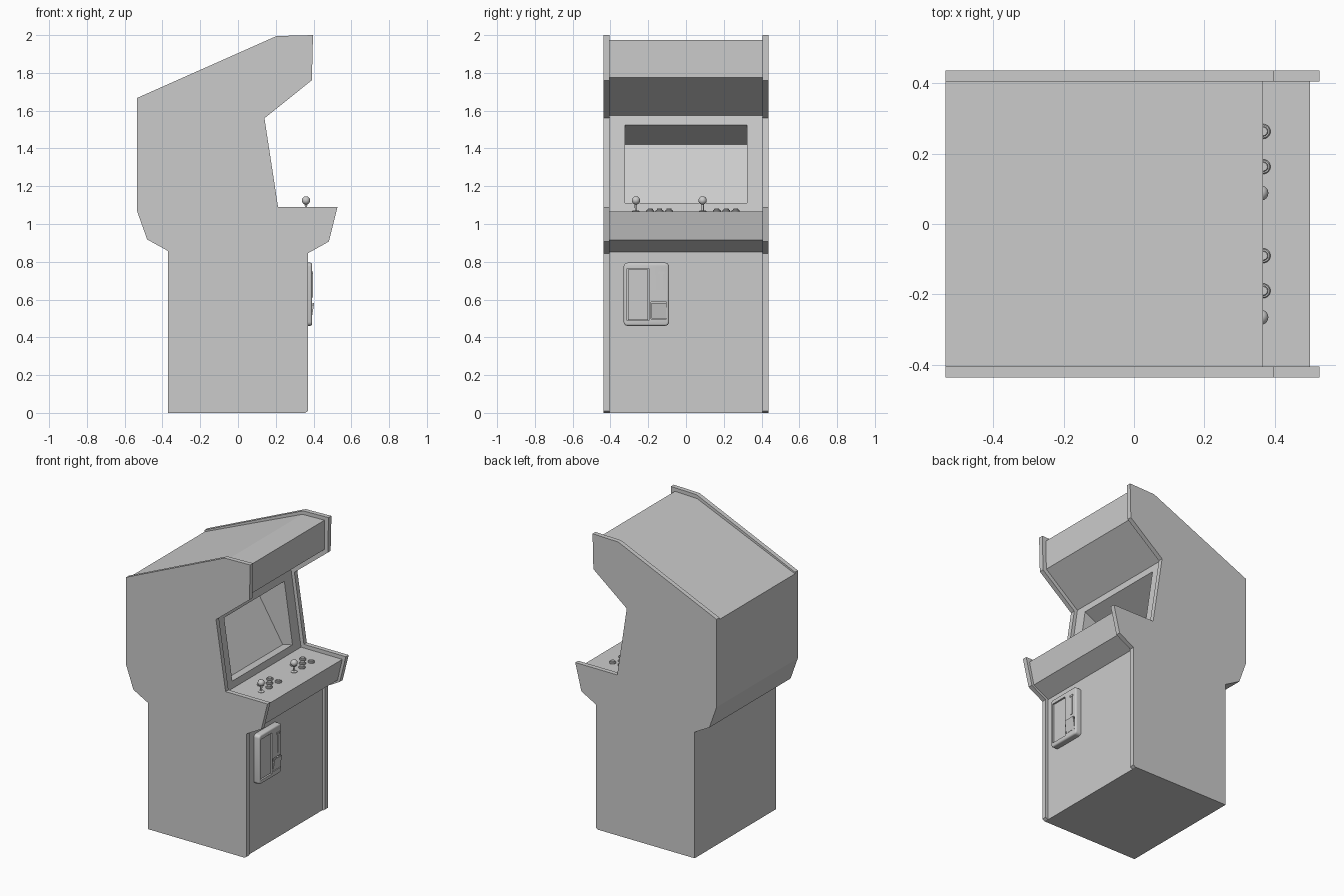
import bpy, bmesh, math
from mathutils import Vector

if "Cube" in bpy.data.objects:
    bpy.data.objects.remove(bpy.data.objects["Cube"])


def finish(name, bm, smooth=False):
    bmesh.ops.recalc_face_normals(bm, faces=bm.faces[:])
    me = bpy.data.meshes.new(name)
    bm.to_mesh(me)
    bm.free()
    ob = bpy.data.objects.new(name, me)
    bpy.context.collection.objects.link(ob)
    bpy.ops.object.select_all(action='DESELECT')
    bpy.context.view_layer.objects.active = ob
    ob.select_set(True)
    if smooth:
        bpy.ops.object.shade_smooth_by_angle(angle=math.radians(35))
    return ob


def prism(name, profile, y0, y1):
    """Extrude an (x, z) profile from y0 to y1."""
    bm = bmesh.new()
    f = bm.faces.new([bm.verts.new((x, y0, z)) for x, z in profile])
    ext = bmesh.ops.extrude_face_region(bm, geom=[f])
    verts = [v for v in ext['geom'] if isinstance(v, bmesh.types.BMVert)]
    bmesh.ops.translate(bm, verts=verts, vec=(0, y1 - y0, 0))
    return finish(name, bm)


def box(name, x, y, z):
    return prism(name, [(x[0], z[0]), (x[1], z[0]), (x[1], z[1]), (x[0], z[1])], *y)


def lathe(name, profile, centre, steps=24):
    """Revolve an (r, z) profile around a vertical axis."""
    bm = bmesh.new()
    vs = [bm.verts.new((r, 0, z)) for r, z in profile]
    es = [bm.edges.new(p) for p in zip(vs, vs[1:])]
    bmesh.ops.spin(bm, geom=vs + es, cent=(0, 0, 0), axis=(0, 0, 1),
                   angle=math.tau, steps=steps)
    bmesh.ops.remove_doubles(bm, verts=bm.verts[:], dist=1e-5)
    bmesh.ops.translate(bm, verts=bm.verts[:], vec=Vector(centre))
    return finish(name, bm, True)


def cut(target, cutter):
    m = target.modifiers.new("cut", 'BOOLEAN')
    m.operation, m.solver, m.object = 'DIFFERENCE', 'EXACT', cutter
    bpy.context.view_layer.objects.active = target
    bpy.ops.object.modifier_apply(modifier=m.name)
    bpy.data.objects.remove(cutter)


# Side panels
back = [(-0.37, 0), (-0.37, 0.857), (-0.481, 0.918), (-0.535, 1.07)]
side = back + [(-0.535, 1.667), (0.204, 1.995), (0.397, 2.0), (0.391, 1.761),
               (0.14, 1.56), (0.212, 1.09), (0.527, 1.09), (0.481, 0.907),
               (0.37, 0.845), (0.37, 0.01), (0.355, 0)]
prism("side_panel_left", side, -0.436, -0.405)
prism("side_panel_right", side, 0.405, 0.436)

# Cabinet body, inset from the side panels at the top and front
body = prism("cabinet_body", back + [
    (-0.535, 1.655), (0.2, 1.97), (0.367, 1.975), (0.365, 1.775),
    (0.115, 1.575), (0.19, 1.065), (0.5, 1.065), (0.465, 0.915),
    (0.35, 0.853), (0.35, 0)], -0.405, 0.405)

# Screen recess with sloping ceiling and tilted screen
cut(body, prism("screen_cutter", [
    (0.172, 1.55), (-0.09, 1.42), (0.11, 1.092), (0.233, 1.123)], -0.323, 0.323))

# Coin door frame: rounded plate with a bevelled front rim
bm = bmesh.new()
pts = []
for i, (sy, sz) in enumerate([(1, 1), (-1, 1), (-1, -1), (1, -1)]):
    for k in range(5):
        a = math.radians(90 * i + 22.5 * k)
        pts.append((-0.21 + sy * 0.1 + 0.02 * math.cos(a),
                    0.628 + sz * 0.147 + 0.02 * math.sin(a)))
f = bm.faces.new([bm.verts.new((0.345, y, z)) for y, z in pts])
ext = bmesh.ops.extrude_face_region(bm, geom=[f])
verts = [v for v in ext['geom'] if isinstance(v, bmesh.types.BMVert)]
bmesh.ops.translate(bm, verts=verts, vec=(0.047, 0, 0))
rim = [e for e in bm.edges if all(v.co.x > 0.39 for v in e.verts)]
bmesh.ops.bevel(bm, geom=rim, offset=0.01, segments=3, profile=0.5, affect='EDGES')
frame = finish("coin_door_frame", bm, True)
cut(frame, box("door_cutter", (0.378, 0.42), (-0.313, -0.196), (0.488, 0.765)))
cut(frame, box("return_cutter", (0.36, 0.42), (-0.184, -0.102), (0.497, 0.586)))

# Coin door details
box("coin_door_panel", (0.37, 0.386), (-0.308, -0.201), (0.493, 0.76))
box("coin_slot_plate", (0.385, 0.396), (-0.137, -0.123), (0.61, 0.735))
box("coin_slot_head", (0.385, 0.398), (-0.145, -0.115), (0.735, 0.748))
prism("coin_return_flap", [(0.365, 0.5), (0.39, 0.5), (0.404, 0.583), (0.396, 0.583),
                           (0.38, 0.51), (0.365, 0.51)], -0.182, -0.104)

# Two sets of controls, each a joystick and five buttons
top = 1.065
ball = [(0.022 * math.sin(a), 0.06 - 0.022 * math.cos(a))
        for a in (math.pi * (0.1 + 0.9 * k / 10) for k in range(11))]
for n, y in enumerate((-0.265, 0.088), 1):
    lathe(f"joystick_{n}", [(0, -0.005), (0.02, -0.005), (0.02, 0.003), (0.016, 0.006),
                            (0.006, 0.007)] + ball, (0.36, y, top))
    spots = [(0.367, 0.075), (0.367, 0.175), (0.335, 0.125), (0.303, 0.075), (0.303, 0.175)]
    for b, (x, dy) in enumerate(spots, 1):
        lathe(f"button_{n}_{b}", [(0, -0.005), (0.021, -0.005), (0.021, 0.006), (0.018, 0.009),
                                  (0.014, 0.009), (0.014, 0.014), (0.012, 0.016), (0, 0.016)],
              (x, y + dy, top), 20)
